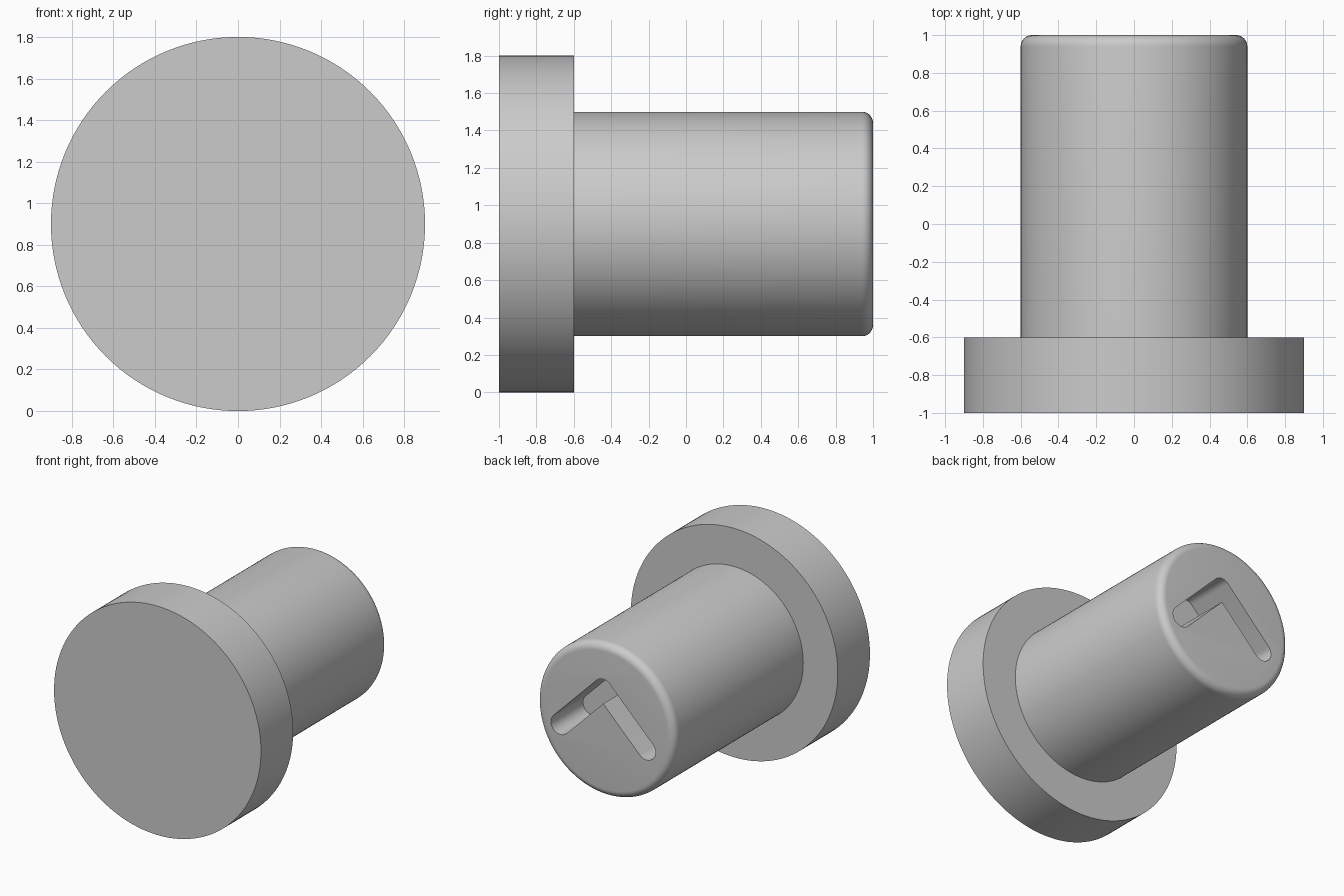
import bpy, bmesh
from math import cos, sin, pi, radians, sqrt

cube = bpy.data.objects.get("Cube")
if cube:
    bpy.data.objects.remove(cube, do_unlink=True)

AXIS_Z = 0.9        # height of the long axis
SEGMENTS = 128

grey = bpy.data.materials.new("plain_grey")
grey.use_nodes = True
colour = (0.6, 0.6, 0.6, 1)
grey.diffuse_color = colour
grey.node_tree.nodes["Principled BSDF"].inputs["Base Color"].default_value = colour


def arc(cx, cy, r, start, end, steps):
    angles = [radians(start + (end - start) * i / steps) for i in range(steps + 1)]
    return [(cx + r * cos(a), cy + r * sin(a)) for a in angles]


def add_object(name, bm):
    bmesh.ops.recalc_face_normals(bm, faces=bm.faces)
    mesh = bpy.data.meshes.new(name)
    bm.to_mesh(mesh)
    bm.free()
    obj = bpy.data.objects.new(name, mesh)
    bpy.context.collection.objects.link(obj)
    mesh.materials.append(grey)
    return obj


def lathe(name, profile):
    """Turn (radius, y) points round the long axis and cap both ends."""
    bm = bmesh.new()
    rings = []
    for r, y in profile:
        rings.append([bm.verts.new((r * cos(2 * pi * i / SEGMENTS), y,
                                    AXIS_Z + r * sin(2 * pi * i / SEGMENTS)))
                      for i in range(SEGMENTS)])
    for a, b in zip(rings, rings[1:]):
        for i in range(SEGMENTS):
            j = (i + 1) % SEGMENTS
            bm.faces.new((a[i], a[j], b[j], b[i]))
    bm.faces.new(rings[0])
    bm.faces.new(rings[-1])
    return add_object(name, bm)


def prism(name, outline, y0, y1):
    """Extrude an (x, z) outline along y."""
    bm = bmesh.new()
    face = bm.faces.new([bm.verts.new((x, y0, AXIS_Z + z)) for x, z in outline])
    extruded = bmesh.ops.extrude_face_region(bm, geom=[face])["geom"]
    moved = [v for v in extruded if isinstance(v, bmesh.types.BMVert)]
    bmesh.ops.translate(bm, verts=moved, vec=(0, y1 - y0, 0))
    return add_object(name, bm)


# Wide flange and shaft with a rounded rear edge
fillet = 0.06
rear_edge = arc(0.6 - fillet, 1 - fillet, fillet, 0, 90, 8)
pin = lathe("flanged_pin", [(0.9, -1), (0.9, -0.6), (0.6, -0.6)] + rear_edge)

# Angled slot with round ends, cut into the rear face
r, reach, depth = 0.08, 0.375, 0.4
apex_x, apex_z = 0.02, 0.24
outline = arc(apex_x, apex_z, r, 45, 135, 8)
outline += arc(apex_x - reach, apex_z - reach, r, 135, 315, 16)
outline.append((apex_x, apex_z - r * sqrt(2)))
outline += arc(apex_x + reach, apex_z - reach, r, 225, 405, 16)
cutter = prism("slot_cutter", outline, 1 - depth, 1.1)
cutter.hide_render = True

cut = pin.modifiers.new("slot", "BOOLEAN")
cut.operation = "DIFFERENCE"
cut.solver = "EXACT"
cut.object = cutter
bpy.context.view_layer.objects.active = pin
pin.select_set(True)
bpy.ops.object.modifier_apply(modifier=cut.name)
bpy.data.objects.remove(cutter, do_unlink=True)

bpy.ops.object.shade_smooth_by_angle(angle=radians(30))
